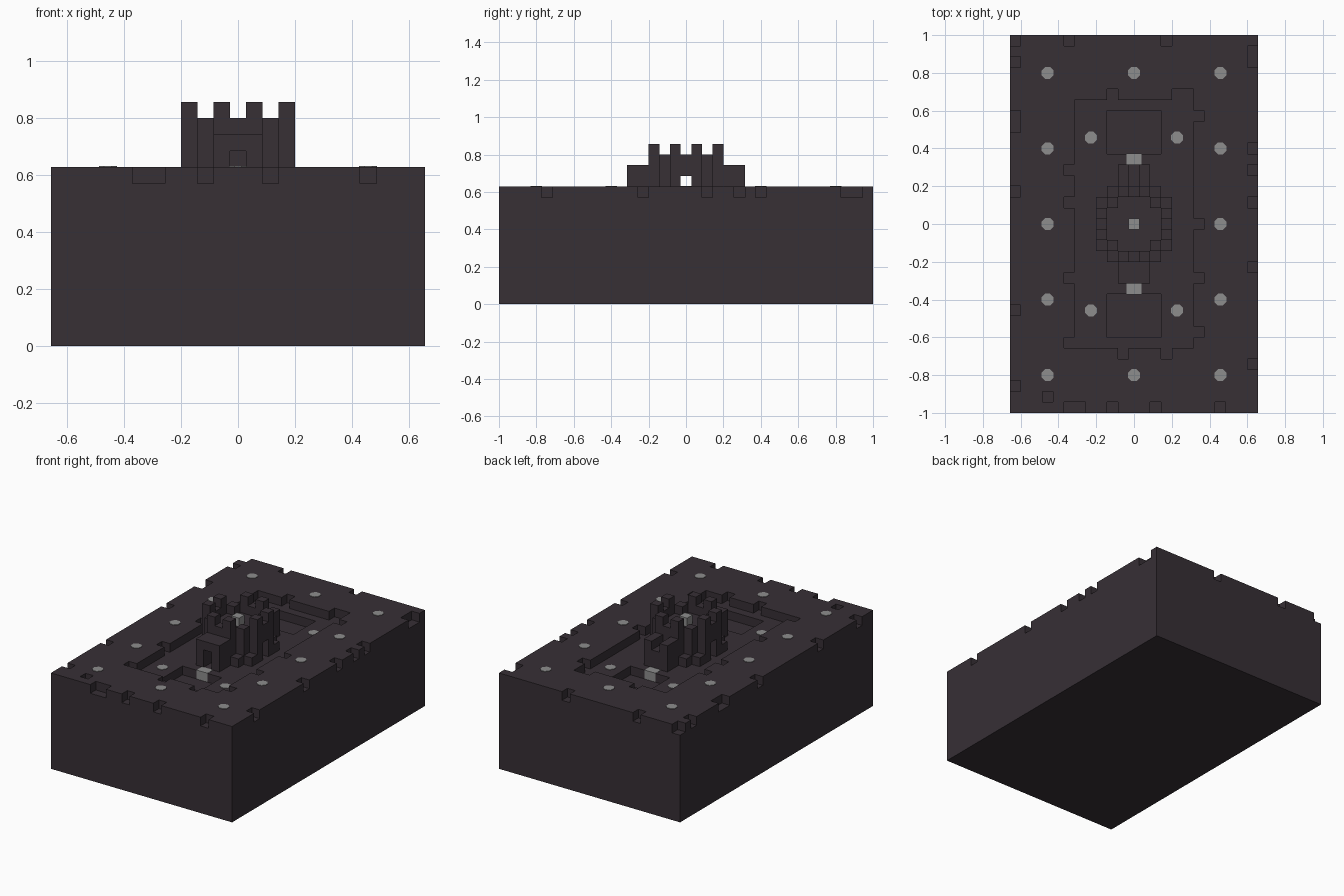
import bpy, bmesh
from mathutils import Matrix, Vector

U = 2 / 35  # one block

if "Cube" in bpy.data.objects:
    bpy.data.objects.remove(bpy.data.objects["Cube"], do_unlink=True)


def make_material(name, color):
    m = bpy.data.materials.new(name)
    m.use_nodes = True
    m.diffuse_color = (*color, 1)
    m.node_tree.nodes["Principled BSDF"].inputs["Base Color"].default_value = (*color, 1)
    return m


DARK = make_material("dark_brick", (0.038, 0.029, 0.036))
GRAY = make_material("lamp_gray", (0.27, 0.27, 0.27))


def add_object(name, bm, mat):
    me = bpy.data.meshes.new(name)
    bm.to_mesh(me)
    bm.free()
    me.materials.append(mat)
    ob = bpy.data.objects.new(name, me)
    bpy.context.collection.objects.link(ob)
    return ob


def box(name, x, y, z, mat):
    """Box from ranges given in blocks."""
    bm = bmesh.new()
    bmesh.ops.create_cube(bm, size=1)
    size = Vector([b - a for a, b in (x, y, z)]) * U
    mid = Vector([(a + b) / 2 for a, b in (x, y, z)]) * U
    bmesh.ops.transform(bm, matrix=Matrix.Translation(mid) @ Matrix.Diagonal((*size, 1)), verts=bm.verts)
    return add_object(name, bm, mat)


def cells(xs, ys, zs):
    """All blocks within inclusive x, y ranges and a z range."""
    return {(i, j, k) for i in range(xs[0], xs[1] + 1)
            for j in range(ys[0], ys[1] + 1) for k in range(*zs)}


def blocks(name, solid, mat):
    """Mesh of the outer faces of a set of blocks, without undersides."""
    bm = bmesh.new()
    for c in solid:
        for axis in range(3):
            for side in (-1, 1):
                near = list(c)
                near[axis] += side
                if tuple(near) in solid or (axis == 2 and side < 0):
                    continue
                mid = Vector((c[0], c[1], c[2] + 0.5))
                n, a, b = Vector(), Vector(), Vector()
                n[axis] = side / 2
                a[(axis + 1) % 3] = side / 2
                b[(axis + 2) % 3] = 0.5
                bm.faces.new([bm.verts.new((mid + n + p * a + q * b) * U)
                              for p, q in ((-1, -1), (1, -1), (1, 1), (-1, 1))])
    bmesh.ops.remove_doubles(bm, verts=bm.verts, dist=0.001)
    return add_object(name, bm, mat)


# Ground: a solid slab with a two-block crust that is carved below
box("ground_slab", (-11.5, 11.5), (-17.5, 17.5), (0, 9), DARK)
crust = cells((-11, 11), (-17, 17), (9, 11))
crust -= cells((-5, 5), (-11, 11), (10, 11))       # sunken court
for s in (-1, 1):                                  # deeper pits at both ends
    crust -= cells((-2, 2), sorted((7 * s, 10 * s)), (9, 11))

# Missing blocks along the outer rim and round the court
missing = [(-8, -16)]
missing += [(-11, j) for j in (17, 15, 10, 9, 3, -8, -15)]
missing += [(11, j) for j in (16, 15, 7, 5, 2, -4, -13)]
missing += [(i, -17) for i in (-6, -5, -2, 2, 8)]
missing += [(i, 17) for i in (-6, 3)]
missing += [(-6, j) for j in (5, 2, -5, -11)]
missing += [(6, j) for j in (10, 0, -5, -10)]
missing += [(i, 12) for i in (-2, 4, 5)]
missing += [(i, -12) for i in (-1, 3)]
crust -= {(i, j, 10) for i, j in missing}
blocks("ground_crust", crust, DARK)

# Tower: hollow ring of walls with a sunken roof and merlons
tower = set()
for s in (-1, 1):
    tower |= cells((3 * s, 3 * s), (-1, 1), (10, 14))
    tower |= cells((-1, 1), (3 * s, 3 * s), (10, 14))
    for t in (-1, 1):
        tower |= cells((2 * s, 2 * s), (2 * t, 2 * t), (10, 14))
        tower |= {(3 * s, t, 14), (t, 3 * s, 14)}
        # low corner buttresses
        tower |= {(3 * s, 2 * t, 10), (2 * s, 3 * t, 10)}
roof = cells((-2, 2), (-2, 2), (12, 13))

# Gatehouses front and back, the back one with a channel on top
tower |= cells((-1, 1), (-5, -4), (10, 13))
tower |= cells((-1, 1), (4, 5), (10, 13))
tower -= cells((0, 0), (4, 5), (12, 13))

# Doorways through the front and both sides
tower -= cells((0, 0), (-5, -3), (10, 12))
tower -= cells((-3, 3), (0, 0), (10, 12))
blocks("tower", tower, DARK)
blocks("tower_roof", roof, DARK)

# Lamp blocks
box("roof_lamp", (-0.5, 0.5), (-0.5, 0.5), (13, 14), GRAY)
for s, label in ((-1, "front"), (1, "back")):
    box(label + "_pit_lamp", (-0.7, 0.7), sorted((5.5 * s, 6.52 * s)), (9, 10.03), GRAY)


# Round lamps set in the floor
def floor_lamp(i, j, k):
    bm = bmesh.new()
    bmesh.ops.create_cone(bm, cap_ends=True, segments=8, radius1=0.034, radius2=0.034, depth=0.006,
                          matrix=Matrix.Translation((i * U, j * U, k * U)) @ Matrix.Rotation(0.3927, 4, "Z"))
    add_object("floor_lamp", bm, GRAY)


for i in (-8, 0, 8):
    for j in (-14, -7, 0, 7, 14):
        if i or abs(j) == 14:
            floor_lamp(i, j, 11)
for i in (-4, 4):
    for j in (-8, 8):
        floor_lamp(i, j, 10)
